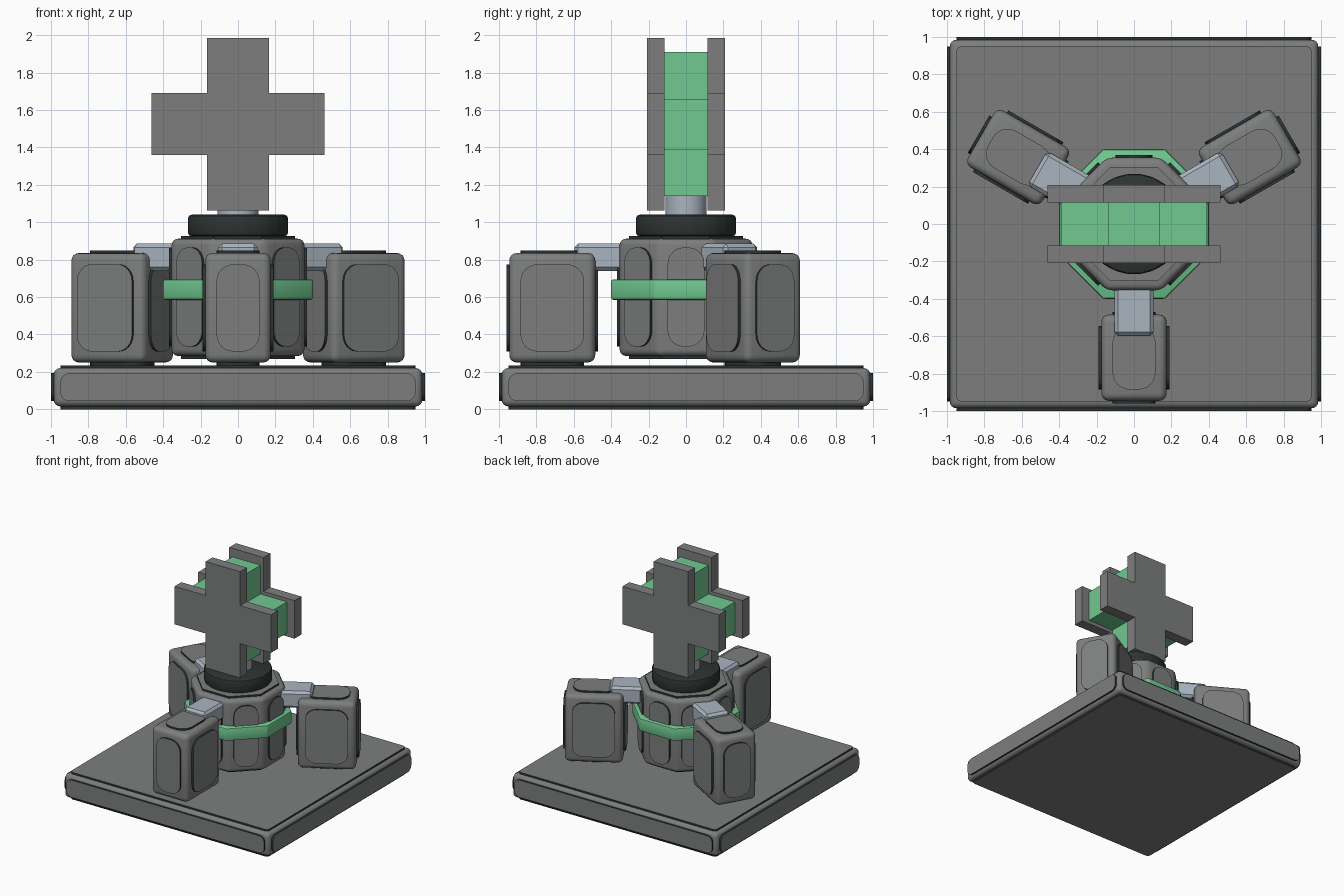
import bpy, bmesh, math
from mathutils import Matrix, Vector

if "Cube" in bpy.data.objects:
    bpy.data.objects.remove(bpy.data.objects["Cube"])


def material(name, rgb):
    m = bpy.data.materials.new(name)
    m.diffuse_color = (*rgb, 1)
    m.use_nodes = True
    m.node_tree.nodes["Principled BSDF"].inputs["Base Color"].default_value = m.diffuse_color
    return m


GREY = material("mid grey", (0.205, 0.208, 0.208))
DARK = material("dark trim", (0.027, 0.034, 0.033))
GREEN = material("green", (0.165, 0.58, 0.28))
LIGHT = material("light steel", (0.40, 0.46, 0.53))


# --- outlines -------------------------------------------------------------
def rect(hx, hy, cx=0, cy=0):
    return [(cx - hx, cy - hy), (cx + hx, cy - hy), (cx + hx, cy + hy), (cx - hx, cy + hy)]


def round_rect(hx, hy, r, seg=6):
    pts = []
    for k, (sx, sy) in enumerate([(1, 1), (-1, 1), (-1, -1), (1, -1)]):
        for i in range(seg + 1):
            a = math.pi / 2 * (k + i / seg)
            pts.append((sx * (hx - r) + r * math.cos(a), sy * (hy - r) + r * math.sin(a)))
    return pts


def polygon(n, apothem):
    R = apothem / math.cos(math.pi / n)
    return [(R * math.cos(2 * math.pi * (i + 0.5) / n), R * math.sin(2 * math.pi * (i + 0.5) / n))
            for i in range(n)]


def cross(arm, half, z0, z1, zc):
    # plus shape: arm = side reach, half = half thickness
    return [(-half, z0), (half, z0), (half, zc - half), (arm, zc - half), (arm, zc + half),
            (half, zc + half), (half, z1), (-half, z1), (-half, zc + half),
            (-arm, zc + half), (-arm, zc - half), (-half, zc - half)]


# --- solids ---------------------------------------------------------------
def prism(bm, pts, z0, z1, mat=0, bevel=0, seg=4, mtx=Matrix()):
    lo = [bm.verts.new(mtx @ Vector((x, y, z0))) for x, y in pts]
    hi = [bm.verts.new(mtx @ Vector((x, y, z1))) for x, y in pts]
    n = len(pts)
    faces = [bm.faces.new(lo[::-1]), bm.faces.new(hi)]
    faces += [bm.faces.new((lo[i], lo[(i + 1) % n], hi[(i + 1) % n], hi[i])) for i in range(n)]
    for f in faces:
        f.material_index = mat
    top = faces[1]
    if bevel:
        edges = list({e for f in faces for e in f.edges})
        bmesh.ops.bevel(bm, geom=edges, offset=bevel, segments=seg, profile=0.5,
                        affect='EDGES', clamp_overlap=True, material=-1)
    return top


def panel(bm, pts, mtx):
    # raised dark plate with a grey inset face
    top = prism(bm, pts, -0.01, 0.015, mat=1, mtx=mtx)
    bmesh.ops.inset_individual(bm, faces=[top], thickness=0.012)
    top.material_index = 0


def side(angle, dist, z):
    # frame on an upright face: x sideways, y up, z outward
    basis = Matrix(((0, 0, 1, 0), (1, 0, 0, 0), (0, 1, 0, 0), (0, 0, 0, 1)))
    return Matrix.Rotation(angle, 4, 'Z') @ Matrix.Translation((dist, 0, z)) @ basis


def up(z):
    return Matrix.Translation((0, 0, z))


def down(z):
    return up(z) @ Matrix.Rotation(math.pi, 4, 'X')


def finish(name, bm, mats, smooth=True):
    bmesh.ops.recalc_face_normals(bm, faces=bm.faces)
    me = bpy.data.meshes.new(name)
    bm.to_mesh(me)
    bm.free()
    for m in mats:
        me.materials.append(m)
    ob = bpy.data.objects.new(name, me)
    bpy.context.collection.objects.link(ob)
    if smooth:
        bpy.ops.object.select_all(action='DESELECT')
        ob.select_set(True)
        bpy.context.view_layer.objects.active = ob
        bpy.ops.object.shade_smooth_by_angle(angle=math.radians(30))
    return ob


def simple(name, pts, z0, z1, mat, bevel=0, seg=4, mtx=Matrix(), smooth=True):
    bm = bmesh.new()
    prism(bm, pts, z0, z1, 0, bevel, seg, mtx)
    return finish(name, bm, [mat], smooth)


# --- base slab ------------------------------------------------------------
bm = bmesh.new()
prism(bm, rect(0.985, 0.985), 0.015, 0.22, bevel=0.035)
for k in range(4):
    panel(bm, round_rect(0.95, 0.075, 0.05), side(k * math.pi / 2, 0.985, 0.118))
panel(bm, round_rect(0.95, 0.95, 0.03), up(0.22))
panel(bm, round_rect(0.95, 0.95, 0.03), down(0.015))
finish("base_slab", bm, [GREY, DARK])

# --- octagonal core -------------------------------------------------------
bm = bmesh.new()
prism(bm, polygon(8, 0.355), 0.285, 0.912, bevel=0.035)
for k in range(8):
    panel(bm, round_rect(0.098, 0.265, 0.085), side(k * math.pi / 4, 0.355, 0.6))
panel(bm, polygon(8, 0.305), up(0.912))
panel(bm, polygon(8, 0.305), down(0.285))
finish("core", bm, [GREY, DARK])

simple("core_band", polygon(8, 0.4), 0.585, 0.695, GREEN, bevel=0.012, seg=2)

# --- three pods with bridging arms ---------------------------------------
for k, deg in enumerate((-90, 30, 150)):
    rot = Matrix.Rotation(math.radians(deg), 4, 'Z')
    bm = bmesh.new()
    prism(bm, rect(0.23, 0.175), 0.25, 0.835, bevel=0.04)
    for a, w, d in ((0, 0.115, 0.23), (1, 0.17, 0.175), (2, 0.115, 0.23), (3, 0.17, 0.175)):
        panel(bm, round_rect(w, 0.233, 0.09), side(a * math.pi / 2, d, 0.542))
    panel(bm, round_rect(0.17, 0.115, 0.09), up(0.835))
    panel(bm, round_rect(0.17, 0.115, 0.09), down(0.25))
    pod = finish(f"pod_{k + 1}", bm, [GREY, DARK])
    pod.matrix_world = rot @ Matrix.Translation((0.715, 0, 0))
    arm = simple(f"arm_{k + 1}", rect(0.15, 0.105, 0.447), 0.74, 0.885, LIGHT, bevel=0.02, seg=1)
    arm.matrix_world = rot

# --- neck -----------------------------------------------------------------
simple("neck_disc", polygon(24, 0.268), 0.925, 1.04, DARK, bevel=0.02, seg=2)
simple("neck_collar", polygon(24, 0.11), 1.03, 1.16, LIGHT)

# --- cross emblem ---------------------------------------------------------
stand = Matrix.Rotation(math.pi / 2, 4, 'X')
simple("cross_core", cross(0.39, 0.135, 1.14, 1.91, 1.525), -0.116, 0.116, GREEN, mtx=stand, smooth=False)
for name, y in (("cross_front", 0.115), ("cross_back", -0.208)):
    simple(name, cross(0.463, 0.165, 1.062, 1.985, 1.525), y, y + 0.093, GREY, mtx=stand, smooth=False)
